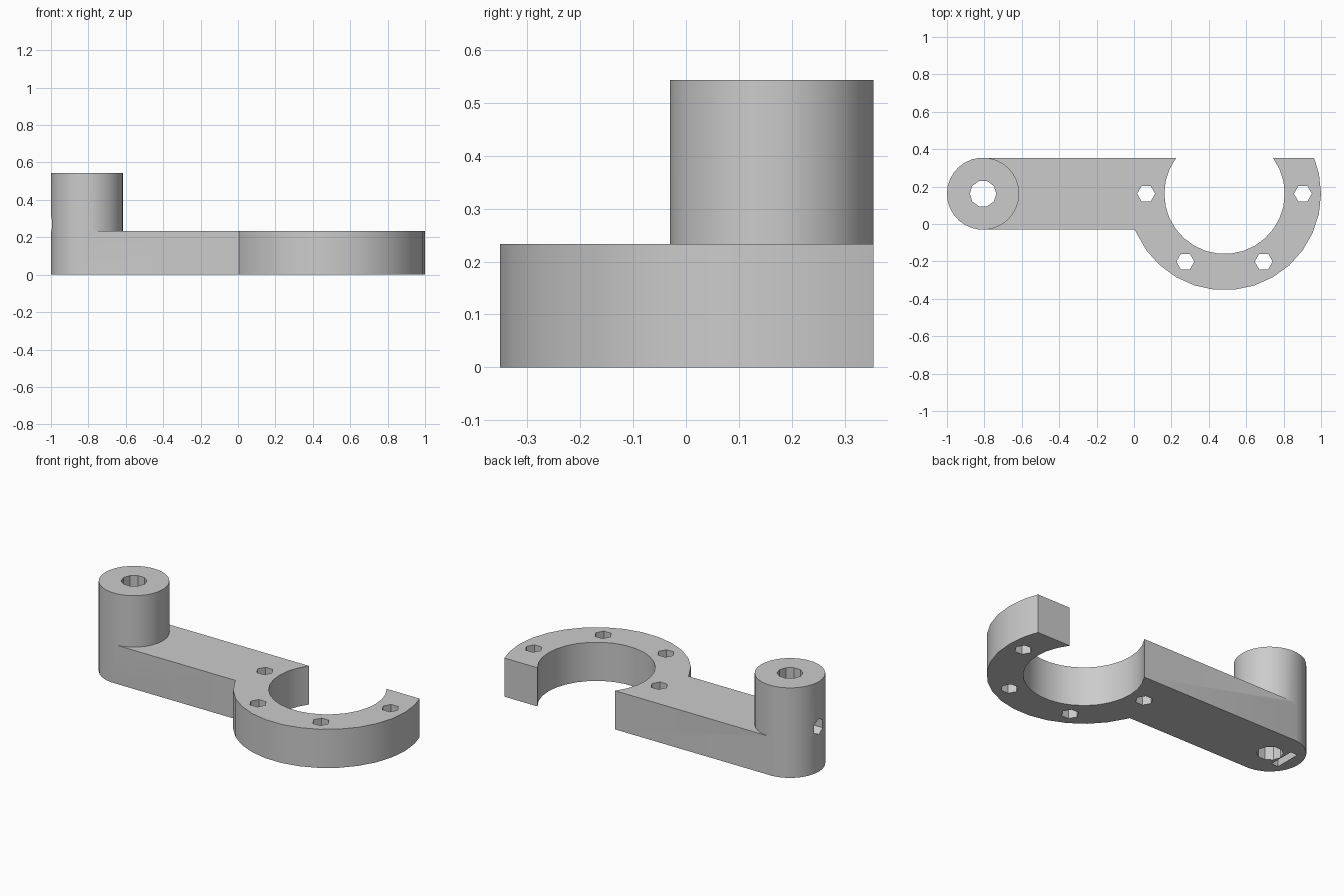
import bpy, bmesh
from math import sin, cos, asin, degrees, radians, pi

if "Cube" in bpy.data.objects:
    bpy.data.objects.remove(bpy.data.objects["Cube"])

MID_Y = 0.162
BOSS_X, BOSS_R = -0.807, 0.193
RING_X, OUTER_R, INNER_R = 0.484, 0.516, 0.322
PLATE_H, TOTAL_H = 0.233, 0.543
HALF = BOSS_R * cos(radians(6))      # half width of the arm
STEP = 12                            # degrees per facet of the round parts

grey = bpy.data.materials.new("light_grey")
grey.use_nodes = True
grey.diffuse_color = (0.6, 0.6, 0.6, 1)
grey.node_tree.nodes["Principled BSDF"].inputs["Base Color"].default_value = (0.6, 0.6, 0.6, 1)


def on_circle(cx, r, deg):
    return cx + r * cos(radians(deg)), MID_Y + r * sin(radians(deg))


def prism(name, outline, z0, z1):
    """Extrude a flat outline between two heights."""
    bm = bmesh.new()
    face = bm.faces.new([bm.verts.new((x, y, z0)) for x, y in outline])
    top = bmesh.ops.extrude_face_region(bm, geom=[face])["geom"]
    bmesh.ops.translate(bm, vec=(0, 0, z1 - z0),
                        verts=[v for v in top if isinstance(v, bmesh.types.BMVert)])
    bmesh.ops.recalc_face_normals(bm, faces=bm.faces)
    mesh = bpy.data.meshes.new(name)
    bm.to_mesh(mesh)
    bm.free()
    mesh.materials.append(grey)
    obj = bpy.data.objects.new(name, mesh)
    bpy.context.collection.objects.link(obj)
    return obj


def polygon(x, y, r, sides):
    return [(x + r * cos(2 * pi * i / sides), y + r * sin(2 * pi * i / sides))
            for i in range(sides)]


def combine(target, tool, operation):
    """Apply a boolean and discard the tool."""
    tool.hide_render = True
    mod = target.modifiers.new(operation, 'BOOLEAN')
    mod.operation, mod.solver, mod.object = operation, 'EXACT', tool
    bpy.context.view_layer.objects.active = target
    bpy.ops.object.modifier_apply(modifier=mod.name)
    bpy.data.objects.remove(tool)


# Plate outline: rounded arm end, outer arc of the open ring, inner arc back
out_a = degrees(asin(HALF / OUTER_R))
in_a = degrees(asin(HALF / INNER_R))
outline = [on_circle(BOSS_X, BOSS_R, a) for a in range(96, 265, STEP)]
outer = [180 + out_a, *range(204, 373, STEP), 360 + out_a]
inner = [in_a, *range(36, -217, -STEP), -180 - in_a]
outline += [on_circle(RING_X, OUTER_R, a) for a in outer]
outline += [on_circle(RING_X, INNER_R, a) for a in inner]
bracket = prism("clamp_bracket", outline, 0, PLATE_H)

# Upright boss
boss = prism("boss", polygon(BOSS_X, MID_Y, BOSS_R, 360 // STEP), PLATE_H, TOTAL_H)
combine(bracket, boss, 'UNION')

# Hexagonal bolt holes around the ring
for a in (180, 240, 300, 360):
    x, y = on_circle(RING_X, (OUTER_R + INNER_R) / 2, a)
    combine(bracket, prism("bolt_cutter", polygon(x, y, 0.048, 6), -0.1, 0.4), 'DIFFERENCE')

# Bore through the boss
combine(bracket, prism("bore_cutter", polygon(BOSS_X, MID_Y, 0.071, 10), -0.1, 0.7), 'DIFFERENCE')

# Sideways set screw hole, running from the end of the arm into the bore
screw = prism("screw_cutter", polygon(0, 0, 0.048, 6), -0.25, 0)
screw.rotation_euler = (0, pi / 2, 0)
screw.location = (BOSS_X, MID_Y, TOTAL_H / 2)
bpy.context.view_layer.update()
combine(bracket, screw, 'DIFFERENCE')

# Nut slot entering from below
x0, x1, w = -0.93, -0.884, 0.08
slot = [(x0, MID_Y - w), (x1, MID_Y - w), (x1, MID_Y + w), (x0, MID_Y + w)]
combine(bracket, prism("slot_cutter", slot, -0.1, 0.35), 'DIFFERENCE')

# Smooth round walls, sharp edges elsewhere
bpy.ops.object.select_all(action='DESELECT')
bracket.select_set(True)
bpy.context.view_layer.objects.active = bracket
bpy.ops.object.shade_smooth_by_angle(angle=radians(30))
